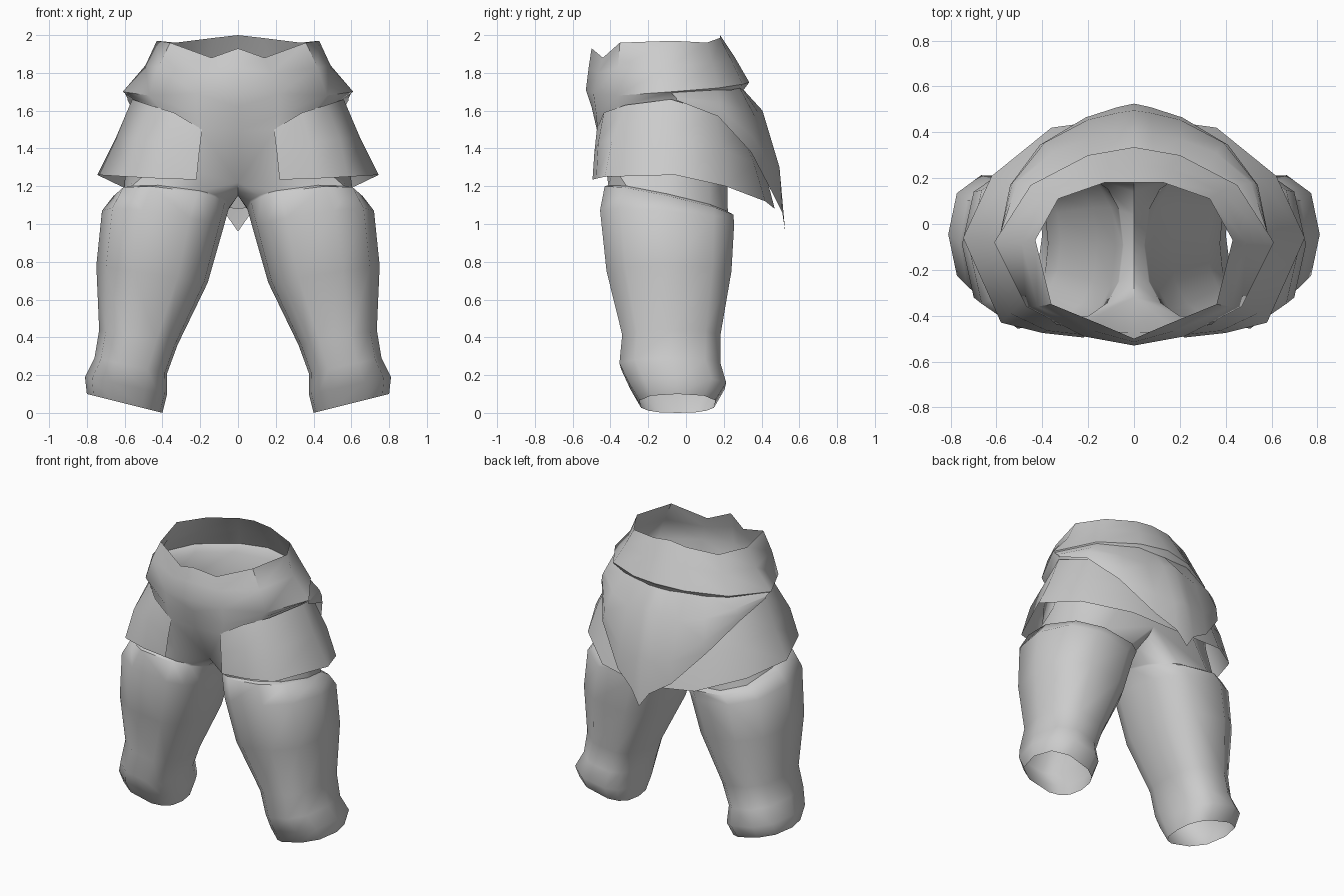
import bpy, bmesh, math

grey = bpy.data.materials.new("cloth grey")
grey.diffuse_color = (0.6, 0.6, 0.6, 1)


def finish(name, rows, closed=0):
    """Skin rows of points into a right half, then mirror it.
    The first `closed` rows are full loops; later rows are open."""
    bm = bmesh.new()
    vs = [[bm.verts.new(p) for p in row] for row in rows]
    for k in range(len(vs) - 1):
        a, b = vs[k], vs[k + 1]
        loop = k + 1 < closed
        n = min(len(a), len(b))
        for i in range(n if loop else n - 1):
            j = (i + 1) % n
            bm.faces.new((a[i], a[j], b[j], b[i]))
    me = bpy.data.meshes.new(name)
    bm.to_mesh(me)
    bm.free()
    me.materials.append(grey)
    ob = bpy.data.objects.new(name, me)
    bpy.context.collection.objects.link(ob)
    m = ob.modifiers.new("mirror", 'MIRROR')
    m.use_clip = True
    m.merge_threshold = 0.002
    bpy.ops.object.select_all(action='DESELECT')
    ob.select_set(True)
    bpy.context.view_layer.objects.active = ob
    bpy.ops.object.modifier_apply(modifier="mirror")
    bpy.ops.object.shade_smooth_by_angle(angle=math.radians(50))
    return ob


ANGLES = [-112, -75, -38, 0, 38, 75, 112, 135, 157, 180, 203, 225]


def leg_ring(xi, xo, yf, yb, zi, zo, slope=0.0):
    """Boxy oval from inner to outer x; height tilts with x and y."""
    pts = []
    for d in ANGLES:
        c, s = math.cos(math.radians(d)), math.sin(math.radians(d))
        u = math.copysign(abs(c) ** 0.8, c)
        v = math.copysign(abs(s) ** 0.8, s)
        x = (xi + xo) / 2 + u * (xo - xi) / 2
        y = (yf + yb) / 2 + v * (yb - yf) / 2
        pts.append((x, y, zi + (zo - zi) * (u + 1) / 2 - slope * (y + 0.1)))
    return pts


# Trouser legs, open at the ankle
rows = [
    leg_ring(0.40, 0.80, -0.25, 0.16, 0.00, 0.10),
    leg_ring(0.375, 0.81, -0.31, 0.22, 0.10, 0.19),
    leg_ring(0.375, 0.76, -0.36, 0.19, 0.21, 0.29),
    leg_ring(0.32, 0.735, -0.345, 0.19, 0.36, 0.44),
    leg_ring(0.16, 0.75, -0.43, 0.25, 0.69, 0.78),
    leg_ring(0.08, 0.72, -0.465, 0.265, 0.97, 1.07, 0.10),
    leg_ring(0.05, 0.66, -0.44, 0.26, 1.08, 1.15, 0.22),
    leg_ring(0.045, 0.61, -0.42, 0.23, 1.09, 1.16, 0.22),
    # Crotch saddle joining both legs
    [(0, -0.32, 1.22), (0.2, -0.42, 1.27), (0.45, -0.38, 1.3),
     (0.59, -0.1, 1.3), (0.5, 0.12, 1.3), (0.3, 0.22, 1.28), (0, 0.2, 1.25),
     (0, 0.14, 1.2), (0, 0.04, 1.16), (0, -0.06, 1.15), (0, -0.16, 1.15),
     (0, -0.25, 1.17)],
]
legs = len(rows)
# Hips, belly fold and waist rim
rows += [
    [(0, -0.47, 1.49), (0.2, -0.47, 1.5), (0.42, -0.4, 1.5), (0.54, -0.1, 1.5),
     (0.46, 0.15, 1.5), (0.25, 0.25, 1.5), (0, 0.27, 1.5)],
    [(0, -0.50, 1.62), (0.22, -0.475, 1.58), (0.42, -0.36, 1.62), (0.54, -0.09, 1.65),
     (0.44, 0.15, 1.67), (0.22, 0.26, 1.69), (0, 0.29, 1.69)],
    [(0, -0.53, 1.71), (0.22, -0.49, 1.69), (0.47, -0.36, 1.68), (0.61, -0.08, 1.70),
     (0.45, 0.17, 1.72), (0.2, 0.30, 1.74), (0, 0.335, 1.75)],
    [(0, -0.515, 1.83), (0.18, -0.465, 1.80), (0.42, -0.36, 1.83), (0.49, -0.08, 1.84),
     (0.38, 0.14, 1.85), (0.16, 0.24, 1.87), (0, 0.26, 1.88)],
    [(0, -0.50, 1.93), (0.14, -0.44, 1.88), (0.36, -0.35, 1.96), (0.43, -0.07, 1.97),
     (0.33, 0.11, 1.96), (0.13, 0.18, 1.985), (0, 0.18, 2.0)],
]
finish("trousers", rows, legs)

# Flared skirt, open at the front
finish("skirt", [
    [(0.22, -0.495, 1.235), (0.40, -0.475, 1.24), (0.58, -0.43, 1.25), (0.745, -0.06, 1.26),
     (0.62, 0.21, 1.20), (0.36, 0.42, 1.12), (0, 0.47, 1.08)],
    [(0.205, -0.485, 1.38), (0.38, -0.465, 1.43), (0.54, -0.39, 1.45), (0.645, -0.07, 1.46),
     (0.56, 0.19, 1.40), (0.33, 0.36, 1.32), (0, 0.42, 1.27)],
    [(0.19, -0.472, 1.50), (0.34, -0.435, 1.59), (0.47, -0.32, 1.63), (0.56, -0.08, 1.66),
     (0.48, 0.15, 1.59), (0.28, 0.29, 1.50), (0, 0.36, 1.45)],
])

# Pointed back flap hanging over the skirt
finish("back_flap", [
    [(0.585, -0.05, 1.655), (0.54, 0.17, 1.57), (0.41, 0.345, 1.38), (0.21, 0.465, 1.15),
     (0.07, 0.51, 1.06), (0, 0.525, 0.96)],
    [(0.585, -0.05, 1.665), (0.53, 0.18, 1.61), (0.39, 0.355, 1.46), (0.2, 0.455, 1.30),
     (0.07, 0.485, 1.27), (0, 0.495, 1.30)],
    [(0.59, -0.06, 1.675), (0.51, 0.18, 1.65), (0.36, 0.31, 1.59), (0.2, 0.37, 1.56),
     (0.08, 0.39, 1.58), (0, 0.405, 1.60)],
    [(0.60, -0.08, 1.695), (0.45, 0.165, 1.71), (0.31, 0.24, 1.71), (0.2, 0.285, 1.72),
     (0.08, 0.30, 1.71), (0, 0.305, 1.71)],
])
